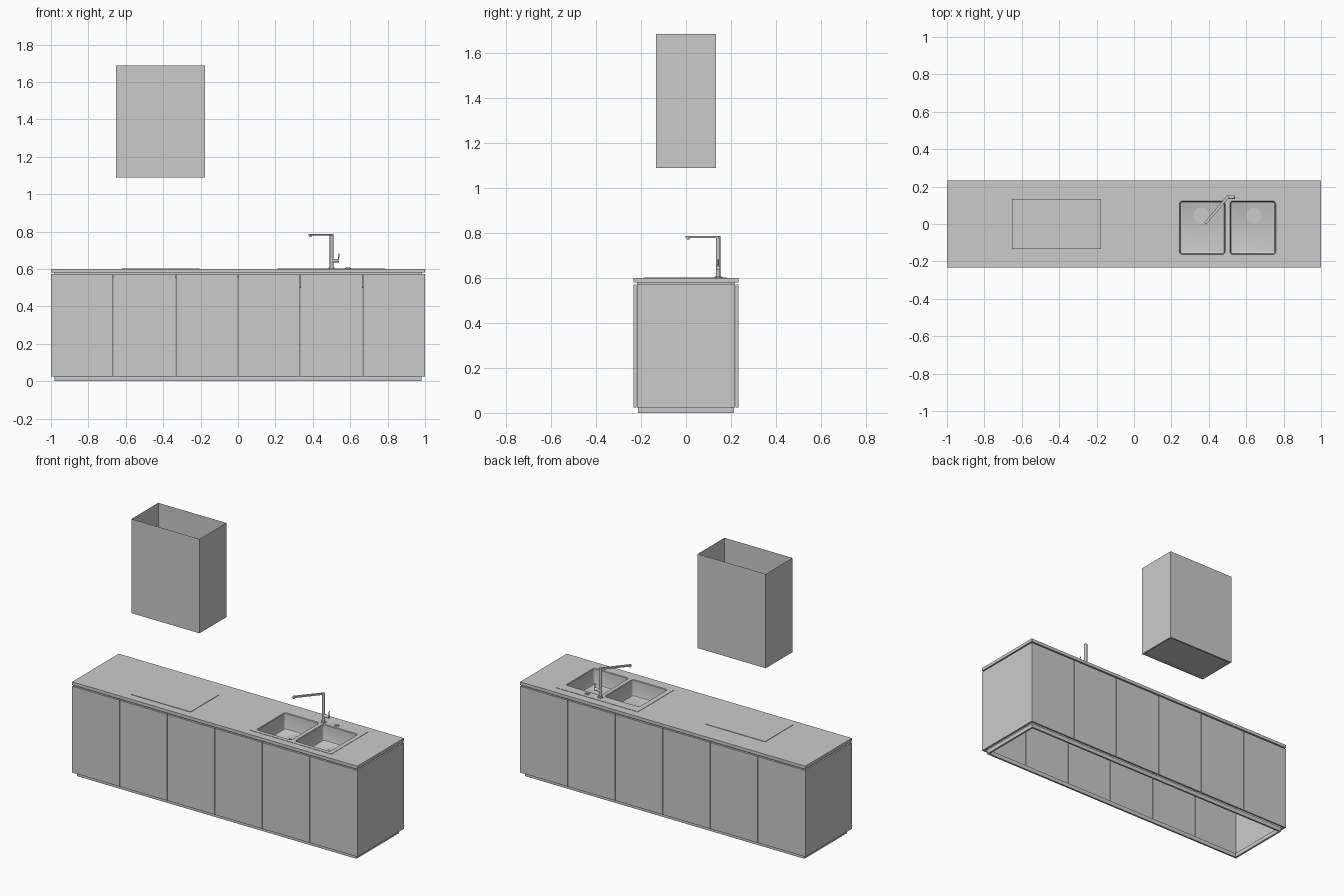
import bpy, bmesh, math
from mathutils import Vector, Matrix

if "Cube" in bpy.data.objects:
    bpy.data.objects.remove(bpy.data.objects["Cube"])


def finish(name, bm, smooth=False):
    bmesh.ops.recalc_face_normals(bm, faces=bm.faces)
    me = bpy.data.meshes.new(name)
    bm.to_mesh(me)
    bm.free()
    ob = bpy.data.objects.new(name, me)
    bpy.context.collection.objects.link(ob)
    if smooth:
        bpy.ops.object.select_all(action='DESELECT')
        ob.select_set(True)
        bpy.context.view_layer.objects.active = ob
        bpy.ops.object.shade_smooth_by_angle(angle=math.radians(35))
    return ob


def add_box(bm, x0, x1, y0, y1, z0, z1):
    m = Matrix.Translation(((x0 + x1) / 2, (y0 + y1) / 2, (z0 + z1) / 2)) @ \
        Matrix.Diagonal((x1 - x0, y1 - y0, z1 - z0, 1))
    bmesh.ops.create_cube(bm, size=1, matrix=m)


def box(name, *dims):
    bm = bmesh.new()
    add_box(bm, *dims)
    return finish(name, bm)


def ring(name, x, y, z0, z1, t):
    """Rectangular frame of four walls, open above and below."""
    bm = bmesh.new()
    for s in (-1, 1):
        add_box(bm, -x, x, *sorted((s * y, s * (y - t))), z0, z1)
        add_box(bm, *sorted((s * x, s * (x - t))), -y + t, y - t, z0, z1)
    return finish(name, bm)


def rod(name, a, b, r, segs=24):
    a, b = Vector(a), Vector(b)
    bm = bmesh.new()
    m = Matrix.Translation((a + b) / 2) @ (b - a).to_track_quat('Z', 'Y').to_matrix().to_4x4()
    bmesh.ops.create_cone(bm, cap_ends=True, segments=segs, radius1=r, radius2=r,
                          depth=(b - a).length, matrix=m)
    return finish(name, bm, True)


def add_loops(bm, cx, cy, hx, hy, r, levels, cap_top):
    """Rounded rectangles at (offset, z) levels, bridged and capped at the end."""
    rings = []
    for off, z in levels:
        vs = []
        for k, (sx, sy) in enumerate(((1, 1), (-1, 1), (-1, -1), (1, -1))):
            for i in range(6):
                a = math.pi / 2 * (k + i / 5)
                rr = r + off
                vs.append(bm.verts.new((cx + sx * (hx - r) + rr * math.cos(a),
                                        cy + sy * (hy - r) + rr * math.sin(a), z)))
        rings.append(vs)
    for p, q in zip(rings, rings[1:]):
        for i in range(len(p)):
            j = (i + 1) % len(p)
            bm.faces.new((p[i], p[j], q[j], q[i]))
    bm.faces.new(rings[-1])
    if cap_top:
        bm.faces.new(rings[0])


# Cabinet: plinth, end panels, shadow-gap rail
ring("plinth", 0.98, 0.213, 0, 0.026, 0.012)
ring("shadow_gap_rail", 0.985, 0.219, 0.555, 0.581, 0.012)
for s, side in ((-1, "left"), (1, "right")):
    box(side + "_end_panel", *sorted((s, s * 0.987)), -0.219, 0.219, 0.025, 0.572)

# Six doors on each long face
for s, face in ((-1, "front"), (1, "back")):
    for i in range(6):
        x = -1 + i / 3
        box(f"{face}_door_{i + 1}", x + (0.002 if i else 0), x + 1 / 3 - (0.002 if i < 5 else 0),
            *sorted((s * 0.233, s * 0.221)), 0.025, 0.572)

# Countertop and sink rim, cut for both bowls
bowls = [(0.365, -0.02), (0.635, -0.02)]
HX, HY, R = 0.125, 0.145, 0.018
counter = box("countertop", -1, 1, -0.233, 0.233, 0.58, 0.6)
rim = box("sink_rim", 0.21, 0.785, -0.187, 0.182, 0.599, 0.602)
bm = bmesh.new()
for cx, cy in bowls:
    add_loops(bm, cx, cy, HX, HY, R, [(0.001, 0.65), (0.001, 0.55)], True)
cutter = finish("bowl_cutter", bm)
cutter.hide_render = True
cutter.hide_set(True)
for ob in (counter, rim):
    mod = ob.modifiers.new("bowl_holes", 'BOOLEAN')
    mod.operation = 'DIFFERENCE'
    mod.solver = 'EXACT'
    mod.object = cutter

# Bowls with a small lip, plus drains
for n, (cx, cy) in enumerate(bowls, 1):
    bm = bmesh.new()
    add_loops(bm, cx, cy, HX, HY, R, [(0.004, 0.6025), (-0.002, 0.6025), (-0.005, 0.599),
                                      (-0.006, 0.508), (-0.008, 0.503), (-0.014, 0.5)], False)
    finish(f"sink_bowl_{n}", bm, True)
    dx = 0.36 if n == 1 else 0.64
    rod(f"drain_flange_{n}", (dx, 0.045, 0.498), (dx, 0.045, 0.502), 0.042, 32)
    rod(f"drain_plug_{n}", (dx, 0.045, 0.5), (dx, 0.045, 0.505), 0.029, 32)

# Tap: base, column, swivelled spout, nozzle and lever
TX, TY = 0.5, 0.143
rod("tap_base", (TX, TY, 0.6), (TX, TY, 0.607), 0.016)
rod("tap_column", (TX, TY, 0.605), (TX, TY, 0.786), 0.0095)
end = Vector((0.381, 0.003))
d = end - Vector((TX, TY))
bm = bmesh.new()
add_box(bm, -0.008, d.length, -0.007, 0.007, 0.778, 0.787)
bm.transform(Matrix.Translation((TX, TY, 0)) @ Matrix.Rotation(math.atan2(d.y, d.x), 4, 'Z'))
finish("tap_spout", bm)
rod("tap_nozzle", (0.386, 0.009, 0.772), (0.386, 0.009, 0.78), 0.007)
rod("tap_valve", (TX, TY, 0.645), (0.54, TY, 0.645), 0.0095)
rod("tap_lever", (0.537, TY, 0.645), (0.54, TY, 0.682), 0.0028, 12)
rod("drain_knob_base", (0.588, 0.147, 0.6), (0.588, 0.147, 0.604), 0.016)
rod("drain_knob", (0.588, 0.147, 0.603), (0.588, 0.147, 0.608), 0.012)

# Hob
box("hob", -0.622, -0.205, -0.182, 0.096, 0.599, 0.603)

# Hood: thin open-topped box with a recessed filter panel below
bm = bmesh.new()
add_box(bm, -0.653, -0.176, -0.134, 0.134, 1.09, 1.687)
top = max(bm.faces, key=lambda f: f.calc_center_median().z)
bmesh.ops.delete(bm, geom=[top], context='FACES_ONLY')
bm.faces.ensure_lookup_table()
low = min(bm.faces, key=lambda f: f.calc_center_median().z)
bmesh.ops.inset_region(bm, faces=[low], thickness=0.015)
bmesh.ops.inset_region(bm, faces=[low], thickness=0.001)
for v in low.verts:
    v.co.z += 0.006
finish("hood", bm)
